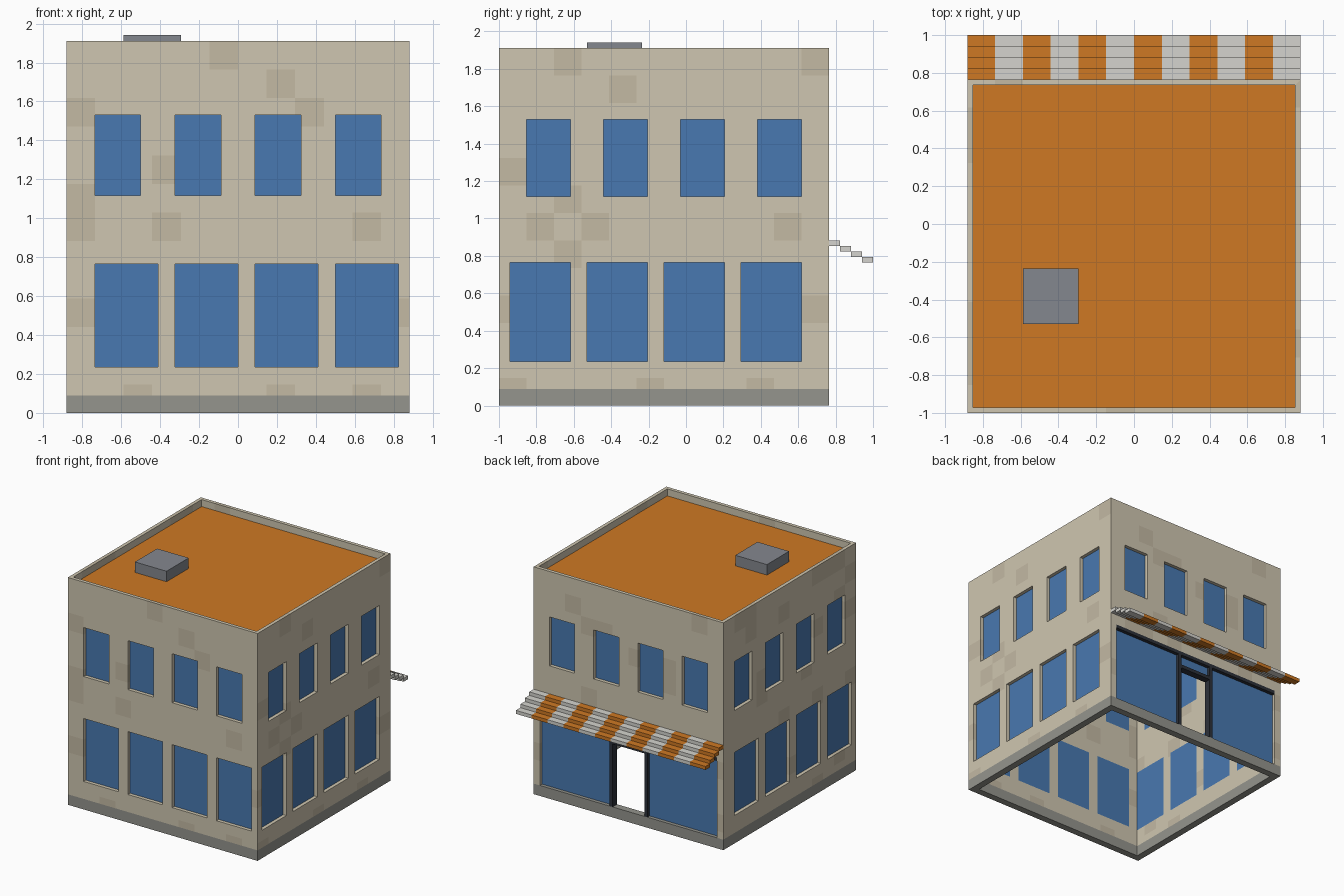
import bpy, bmesh, random
from mathutils import Vector

if "Cube" in bpy.data.objects:
    bpy.data.objects.remove(bpy.data.objects["Cube"])

random.seed(4)
U = 1 / 34                       # block size: everything sits on this grid
X0, X1, Y0, Y1 = -30, 30, -34, 26


def material(name, r, g, b):
    m = bpy.data.materials.new(name)
    m.diffuse_color = [(c / 255) ** 2.2 for c in (r, g, b)] + [1]
    m.use_nodes = True
    m.node_tree.nodes["Principled BSDF"].inputs["Base Color"].default_value = m.diffuse_color
    return m


BEIGE = material("plaster", 206, 197, 175)
PATCH = material("worn_plaster", 194, 184, 162)
STONE = material("stone", 147, 147, 140)
BLUE = material("glass", 74, 120, 175)
ORANGE = material("orange", 205, 120, 40)
WHITE = material("white_cloth", 212, 211, 205)
METAL = material("grey_metal", 131, 134, 141)
DARK = material("dark_frame", 48, 52, 60)


def finish(name, bm, mats):
    me = bpy.data.meshes.new(name)
    bm.to_mesh(me)
    bm.free()
    for m in mats:
        me.materials.append(m)
    ob = bpy.data.objects.new(name, me)
    bpy.context.collection.objects.link(ob)
    return ob


def boxes(name, mat, *items):
    """Boxes given as (x0, x1, y0, y1, z0, z1) in blocks."""
    bm = bmesh.new()
    for b in items:
        lo, hi = Vector(b[0::2]) * U, Vector(b[1::2]) * U
        for v in bmesh.ops.create_cube(bm, size=1)["verts"]:
            v.co = (lo + hi) / 2 + v.co * (hi - lo)
    return finish(name, bm, [mat])


# window rectangles (u0, u1, z0, z1) along each wall
def windows(lower, upper):
    return ([(s, s + 11, 8, 26) for s in lower]
            + [(s, s + 8, 38, 52) for s in upper])


front = windows((-25, -11, 3, 17), (-25, -11, 3, 17))
side = windows((-32, -18, -4, 10), (-29, -15, -1, 13))
back = windows((), (-25, -11, 3, 17))
shopfront = (-28, 28, 3, 26)

# worn plaster cells (column, row) of 5 blocks
front_worn = {(5, 12), (7, 11), (8, 10), (0, 10), (3, 8), (0, 7), (3, 6), (10, 6),
              (0, 6), (0, 3), (11, 3), (2, 0), (7, 0), (10, 0)}
right_worn = {(2, 12), (11, 12), (4, 11), (0, 8), (2, 7), (1, 6), (3, 6), (10, 6),
              (2, 5), (0, 3), (11, 3), (0, 0), (5, 0), (9, 0)}


def scatter():
    return {(i, j) for i in range(12) for j in range(13) if random.random() < 0.14}


# wall: start, end, position function, flipped, openings, worn cells
WALLS = [
    (X0, X1, lambda u, z: (u, Y0, z), False, front, front_worn),
    (Y0, Y1, lambda u, z: (X1, u, z), False, side, right_worn),
    (X0, X1, lambda u, z: (u, Y1, z), True, back + [shopfront], scatter()),
    (Y0, Y1, lambda u, z: (X0, u, z), True, side, scatter()),
]


def shell(name, z0, z1, thick):
    """Four walls with openings, thickened inwards."""
    bm = bmesh.new()
    zs = sorted(z for z in {0, 3, 8, 26, 38, 52, 62, *range(0, 66, 5)} if z0 <= z <= z1)
    for a, b, pos, flip, holes, worn in WALLS:
        us = sorted({*range(a, b + 1, 5), *(u for h in holes for u in h[:2])})
        for ua, ub in zip(us, us[1:]):
            for za, zb in zip(zs, zs[1:]):
                cu, cz = (ua + ub) / 2, (za + zb) / 2
                if any(h[0] < cu < h[1] and h[2] < cz < h[3] for h in holes):
                    continue
                quad = [(ua, za), (ub, za), (ub, zb), (ua, zb)]
                if flip:
                    quad.reverse()
                f = bm.faces.new([bm.verts.new(Vector(pos(*q)) * U) for q in quad])
                cell = (int((cu - a) // 5), int(cz // 5))
                f.material_index = 2 if cz < 3 else int(cell in worn)
    bmesh.ops.remove_doubles(bm, verts=bm.verts, dist=0.001)
    ob = finish(name, bm, [BEIGE, PATCH, STONE])
    m = ob.modifiers.new("thickness", "SOLIDIFY")
    m.thickness, m.offset, m.use_even_offset = thick * U, -1, True


shell("walls", 0, 62, 2)
shell("parapet", 62, 65, 1)

# glass panes, one block behind the outer face
boxes("front_windows", BLUE, *[(a, b, Y0 + 1, Y0 + 2, c, d) for a, b, c, d in front])
boxes("back_windows", BLUE, *[(a, b, Y1 - 2, Y1 - 1, c, d) for a, b, c, d in back])
boxes("right_windows", BLUE, *[(X1 - 2, X1 - 1, a, b, c, d) for a, b, c, d in side])
boxes("left_windows", BLUE, *[(X0 + 1, X0 + 2, a, b, c, d) for a, b, c, d in side])

# shopfront with open doorway
boxes("shop_glass", BLUE, (-28, -6, 24, 25, 3, 25), (6, 28, 24, 25, 3, 25),
      (-5, 5, 24, 25, 22, 25))
boxes("shop_frame", DARK, (-6, -5, 24, 26, 3, 25), (5, 6, 24, 26, 3, 25),
      (-28, 28, 24, 26, 25, 26), (-5, 5, 24, 26, 21, 22))

# roof and rooftop unit
boxes("roof", ORANGE, (X0 + 1, X1 - 1, Y0 + 1, Y1 - 1, 62, 63))
boxes("roof_unit", METAL, (-20, -10, -18, -8, 63, 66))

# stepped striped awning
for name, mat, first in (("awning_orange", ORANGE, -30), ("awning_white", WHITE, -25)):
    boxes(name, mat, *[(x, x + 5, 26 + 2 * k, 28 + 2 * k, 29 - k, 30 - k)
                       for x in range(first, 30, 10) for k in range(4)])
